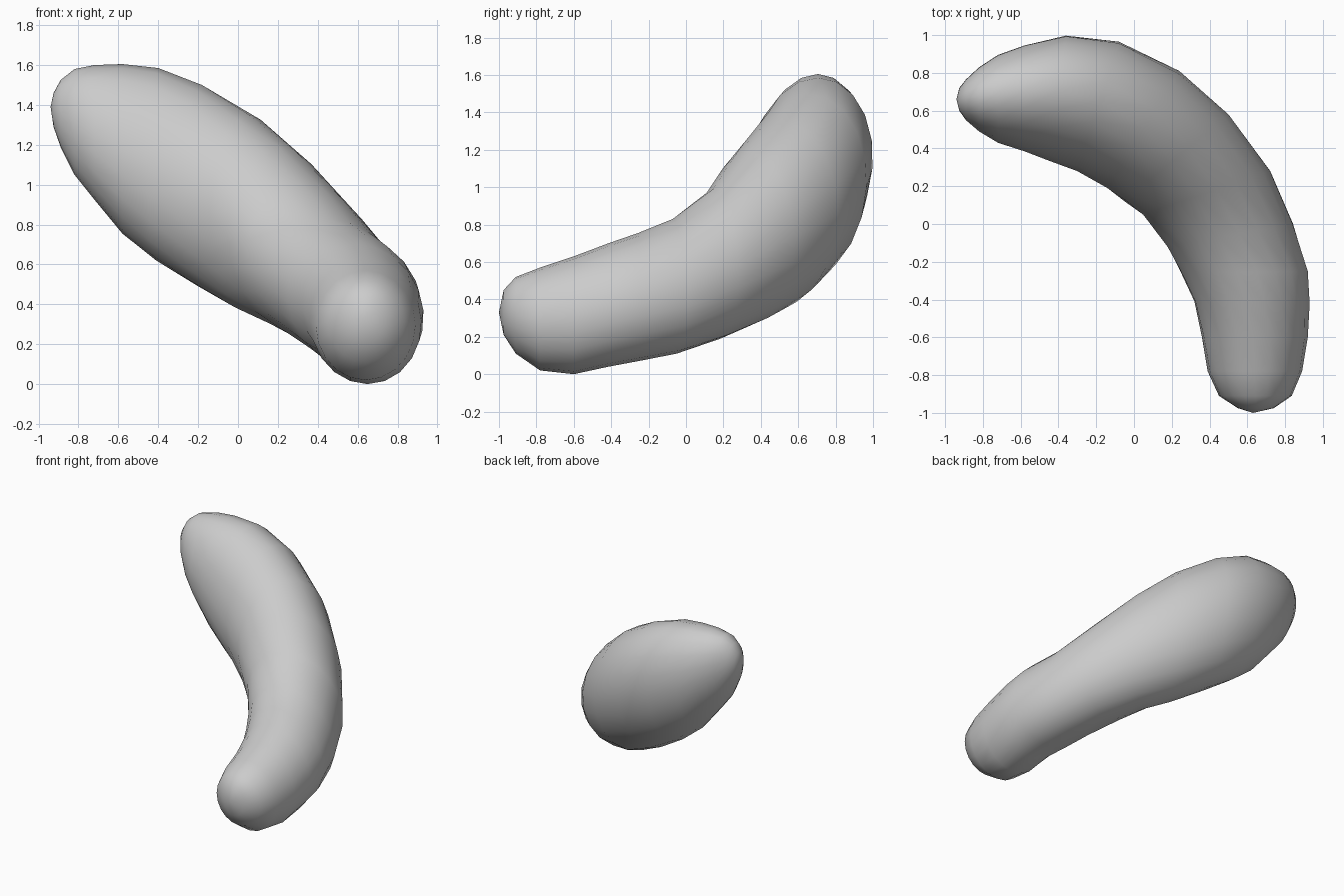
import bpy, bmesh, math

SIDES = 20

# Upright oval sections along the bend:
# inner x, inner y, outer x, outer y, low z, high z, sideways lean of the top
SECTIONS = [
    (0.55, -0.975, 0.74, -0.975, 0.21, 0.45, 0),
    (0.45, -0.91, 0.835, -0.91, 0.11, 0.52, 0),
    (0.39, -0.78, 0.89, -0.78, 0.02, 0.57, 0),
    (0.36, -0.60, 0.92, -0.60, 0.00, 0.63, -0.01),
    (0.32, -0.41, 0.93, -0.42, 0.04, 0.70, -0.03),
    (0.25, -0.26, 0.92, -0.25, 0.07, 0.755, -0.04),
    (0.18, -0.12, 0.84, 0.00, 0.11, 0.83, -0.06),
    (0.05, 0.05, 0.72, 0.28, 0.19, 0.99, -0.06),
    (-0.05, 0.12, 0.50, 0.58, 0.28, 1.19, -0.03),
    (-0.14, 0.19, 0.24, 0.81, 0.36, 1.35, 0.01),
    (-0.30, 0.28, -0.08, 0.965, 0.49, 1.50, 0.03),
    (-0.45, 0.335, -0.36, 0.997, 0.62, 1.585, 0.04),
    (-0.58, 0.385, -0.58, 0.945, 0.755, 1.605, 0.04),
    (-0.72, 0.43, -0.72, 0.895, 0.925, 1.60, 0.03),
    (-0.82, 0.49, -0.82, 0.83, 1.05, 1.58, 0.02),
    (-0.89, 0.55, -0.89, 0.765, 1.19, 1.525, 0.01),
    (-0.925, 0.60, -0.925, 0.72, 1.29, 1.46, 0),
]
START_TIP = (0.63, -1.0, 0.33)
END_TIP = (-0.94, 0.66, 1.39)


def oval_ring(bm, ix, iy, ox, oy, low, high, lean):
    """One closed loop of vertices in the upright plane from inner to outer edge."""
    half = math.hypot(ox - ix, oy - iy) / 2
    ux, uy = (ox - ix) / (2 * half), (oy - iy) / (2 * half)
    ring = []
    for i in range(SIDES):
        a = 2 * math.pi * i / SIDES
        side = half * math.cos(a) + lean * math.sin(a)
        ring.append(bm.verts.new(((ix + ox) / 2 + ux * side,
                                  (iy + oy) / 2 + uy * side,
                                  (low + high) / 2 + (high - low) / 2 * math.sin(a))))
    return ring


# Curved body: skin the sections, then close both rounded ends
bm = bmesh.new()
rings = [oval_ring(bm, *s) for s in SECTIONS]
tips = [bm.verts.new(START_TIP), bm.verts.new(END_TIP)]
for i in range(SIDES):
    j = (i + 1) % SIDES
    for a, b in zip(rings, rings[1:]):
        bm.faces.new((a[i], a[j], b[j], b[i]))
    for tip, ring in zip(tips, (rings[0], rings[-1])):
        bm.faces.new((tip, ring[i], ring[j]))
bmesh.ops.recalc_face_normals(bm, faces=bm.faces)
for f in bm.faces:
    f.smooth = True

mesh = bpy.data.meshes.new("curved_body")
bm.to_mesh(mesh)
bm.free()
bpy.context.collection.objects.link(bpy.data.objects.new("curved_body", mesh))
